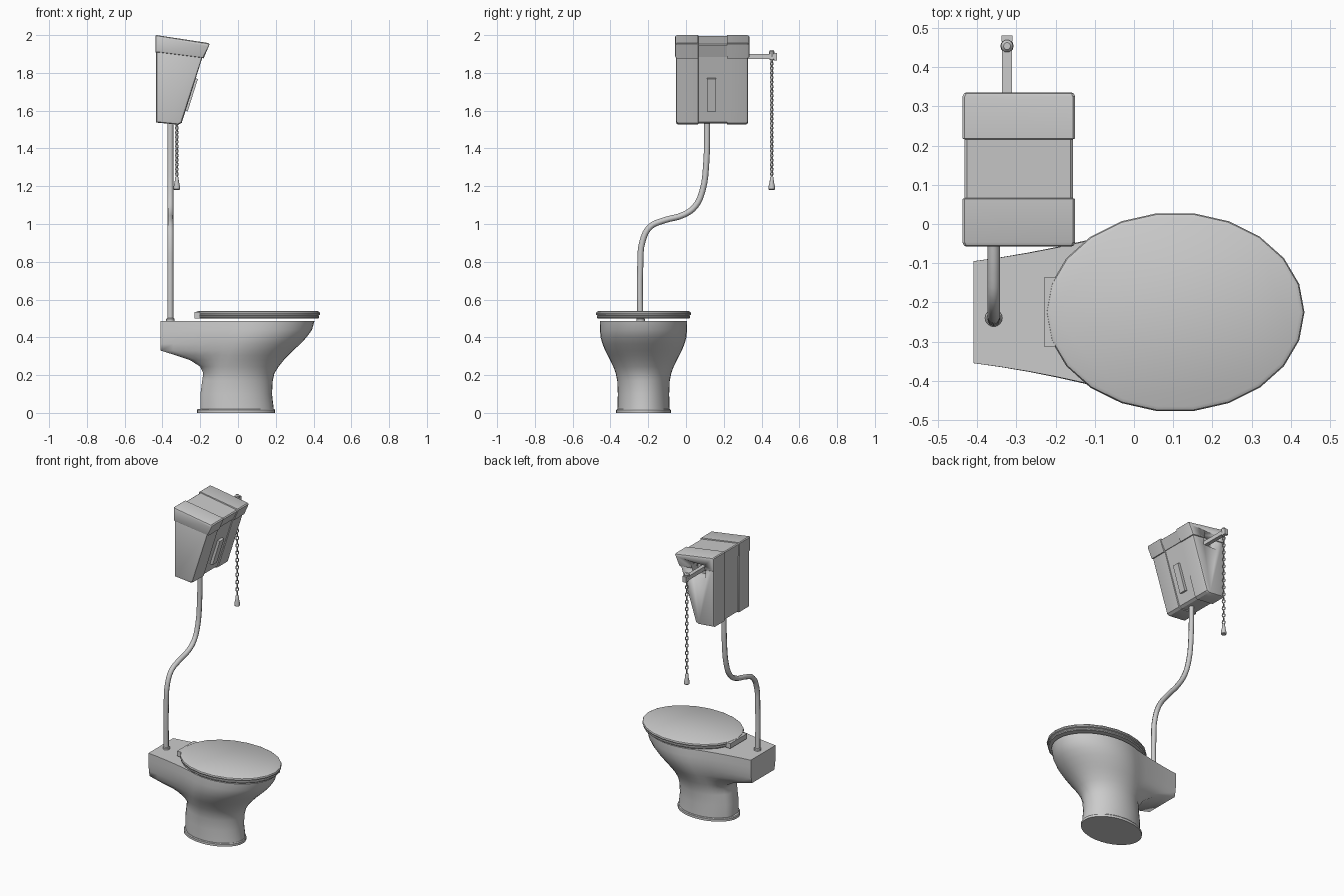
import bpy, bmesh, math
from mathutils import Vector

if "Cube" in bpy.data.objects:
    bpy.data.objects.remove(bpy.data.objects["Cube"])

CY = -0.225  # centre line of the pan


def finish(name, bm, angle=35):
    bmesh.ops.recalc_face_normals(bm, faces=bm.faces)
    me = bpy.data.meshes.new(name)
    bm.to_mesh(me)
    bm.free()
    ob = bpy.data.objects.new(name, me)
    bpy.context.collection.objects.link(ob)
    bpy.ops.object.select_all(action='DESELECT')
    ob.select_set(True)
    bpy.context.view_layer.objects.active = ob
    bpy.ops.object.shade_smooth_by_angle(angle=math.radians(angle))
    return ob


def loft(name, rings, angle=35, closed=False):
    bm = bmesh.new()
    vs = [[bm.verts.new(p) for p in r] for r in rings]
    n = len(rings[0])
    pairs = list(zip(vs, vs[1:])) + ([(vs[-1], vs[0])] if closed else [])
    for a, b in pairs:
        for i in range(n):
            j = (i + 1) % n
            bm.faces.new((a[i], a[j], b[j], b[i]))
    if not closed:
        bm.faces.new(vs[0])
        bm.faces.new(vs[-1])
    return finish(name, bm, angle)


def ellipse(cx, cy, rx, ry, z, n):
    return [(cx + rx * math.cos(2 * math.pi * i / n),
             cy + ry * math.sin(2 * math.pi * i / n), z) for i in range(n)]


def box(name, x, y, z):
    bm = bmesh.new()
    bmesh.ops.create_cube(bm, size=1)
    for v in bm.verts:
        v.co = [lo + (c + 0.5) * (hi - lo) for c, (lo, hi) in zip(v.co, (x, y, z))]
    return finish(name, bm)


# pan outline: elliptical front running into a flat-backed rear block
def pan_ring(z, front, back, ry, xb=None, wb=None, k=-0.012):
    cx, rx = (front + back) / 2, (front - back) / 2
    if xb is None:
        xb, wb, k = cx - rx * 0.97, ry * 0.32, ry * 0.14
    half = [(cx + rx * math.cos(math.radians(a)), ry * math.sin(math.radians(a)))
            for a in range(0, 121, 10)]
    p0 = Vector(half[-1])
    p2 = Vector((xb, wb))
    p1 = (p0 + p2) / 2 + Vector((0, k))
    for i in range(1, 6):
        t = i / 5
        half.append(tuple(p0 * (1 - t) ** 2 + p1 * 2 * t * (1 - t) + p2 * t * t))
    full = half + [(x, -y) for x, y in reversed(half[1:])]
    return [(x, CY + y, z) for x, y in full]


pan = [
    pan_ring(0.015, 0.19, -0.205, 0.138),
    pan_ring(0.10, 0.18, -0.205, 0.136),
    pan_ring(0.17, 0.184, -0.195, 0.139),
    pan_ring(0.21, 0.193, -0.19, 0.147),
    pan_ring(0.245, 0.215, -0.20, 0.16, -0.20, 0.075, 0.01),
    pan_ring(0.28, 0.243, -0.205, 0.177, -0.255, 0.095, 0.0),
    pan_ring(0.305, 0.267, -0.205, 0.19, -0.33, 0.11, -0.005),
    pan_ring(0.33, 0.292, -0.205, 0.203, -0.41, 0.118),
    pan_ring(0.365, 0.33, -0.205, 0.217, -0.41, 0.125),
    pan_ring(0.40, 0.363, -0.205, 0.227, -0.41, 0.129),
    pan_ring(0.44, 0.392, -0.205, 0.231, -0.41, 0.13),
    pan_ring(0.487, 0.405, -0.205, 0.229, -0.41, 0.13),
    # hollow inside
    pan_ring(0.487, 0.345, -0.13, 0.175),
    pan_ring(0.42, 0.31, -0.12, 0.165),
    pan_ring(0.33, 0.21, -0.10, 0.13),
    pan_ring(0.26, 0.11, -0.07, 0.07),
]
loft("pan", pan, 55)

# foot plinth
loft("foot", [ellipse(-0.011, CY, 0.203 + d, 0.141 + d, z, 32)
              for z, d in ((0, 0.004), (0.015, 0.004), (0.02, 0))])

# seat ring, lid and hinge
SX, RX, RY = 0.105, 0.33, 0.255
loft("seat", [ellipse(SX, CY, RX - d, RY - d, z, 22) for z, d in
              ((0.499, 0.012), (0.504, 0.006), (0.511, 0.006), (0.516, 0.012),
               (0.516, 0.085), (0.499, 0.085))], closed=True)
loft("lid", [ellipse(SX, CY, RX - d, RY - d, z, 22) for z, d in
             ((0.515, 0.01), (0.519, 0.002), (0.526, 0), (0.534, 0.003), (0.539, 0.012))])
box("hinge", (-0.23, -0.20), (CY - 0.088, CY + 0.088), (0.50, 0.533))


# flush pipe and collar
def tube(name, pts, r):
    cu = bpy.data.curves.new(name, 'CURVE')
    cu.dimensions = '3D'
    cu.bevel_depth = r
    cu.bevel_resolution = 2
    cu.resolution_u = 4
    cu.use_fill_caps = True
    sp = cu.splines.new('BEZIER')
    sp.bezier_points.add(len(pts) - 1)
    for b, p in zip(sp.bezier_points, pts):
        b.co = p
        b.handle_left_type = b.handle_right_type = 'AUTO'
    ob = bpy.data.objects.new(name, cu)
    bpy.context.collection.objects.link(ob)


PX = -0.358
tube("flush_pipe", [(PX, y, z) for y, z in (
    (-0.242, 0.48), (-0.242, 0.78), (-0.23, 0.91), (-0.19, 0.985), (-0.12, 1.018),
    (-0.01, 1.05), (0.05, 1.095), (0.088, 1.18), (0.107, 1.32), (0.112, 1.55))], 0.016)
loft("pipe_collar", [ellipse(PX, -0.24, r, r, z, 16)
                     for z, r in ((0.48, 0.022), (0.497, 0.022), (0.502, 0.018))])


# cistern parts: side profile swept along y with rounded ends and a sunken middle band
def cistern_part(name, prof, y0, y1):
    cx = sum(p[0] for p in prof) / len(prof)
    cz = sum(p[1] for p in prof) / len(prof)

    def ring(y, d):
        return [(x + math.copysign(d, cx - x), y, z + math.copysign(d, cz - z))
                for x, z in prof]
    steps = ((y0, 0.011), (y0 + 0.003, 0.004), (y0 + 0.011, 0), (0.064, 0), (0.066, 0.006),
             (0.216, 0.006), (0.218, 0), (y1 - 0.011, 0), (y1 - 0.003, 0.004), (y1, 0.011))
    return loft(name, [ring(y, d) for y, d in steps], 30)


tank = cistern_part("cistern", [(-0.434, 1.537), (-0.315, 1.526), (-0.298, 1.535),
                                (-0.183, 1.90), (-0.434, 1.94)], -0.052, 0.328)
cover = cistern_part("cistern_cover", [(-0.438, 1.908), (-0.182, 1.877), (-0.15, 1.952),
                                       (-0.156, 1.958), (-0.432, 2.0), (-0.438, 1.996)],
                     -0.058, 0.336)

# lever slot cut in the side
cutter = box("slot_cutter", (-0.372, -0.276), (0.27, 0.40), (1.845, 1.935))
cutter.hide_render = True
for ob in (tank, cover):
    m = ob.modifiers.new("slot", 'BOOLEAN')
    m.object = cutter
    m.operation = 'DIFFERENCE'
    m.solver = 'EXACT'
    bpy.context.view_layer.objects.active = ob
    bpy.ops.object.modifier_apply(modifier=m.name)
bpy.data.objects.remove(cutter)

# raised plate on the sloping front
plate = box("front_plate", (-0.01, 0.01), (0.112, 0.158), (-0.09, 0.09))
plate.location = (-0.249, 0, 1.685)
plate.rotation_euler.y = math.atan2(0.115, 0.365)

# lever arm with eye
LX, LY = -0.324, 0.454
box("lever_arm", (LX - 0.013, LX + 0.013), (0.25, 0.48), (1.873, 1.900))
box("lever_tip", (LX - 0.0135, LX + 0.0135), (0.466, 0.481), (1.866, 1.904))
loft("lever_eye", [ellipse(LX, LY, r, r, z, 10) for z, r in
                   ((1.868, 0.012), (1.90, 0.016), (1.912, 0.016), (1.92, 0.009))])

# pull chain of alternating links
links = []
for i in range(26):
    bpy.ops.mesh.primitive_torus_add(
        major_segments=10, minor_segments=5, major_radius=0.0085, minor_radius=0.0032,
        location=(LX, LY, 1.873 - i * 0.0243),
        rotation=(math.pi / 2, 0, math.pi / 2 * (i % 2) + math.pi / 4))
    ob = bpy.context.object
    ob.scale.y = 1.5
    links.append(ob)
bpy.ops.object.select_all(action='DESELECT')
for ob in links:
    ob.select_set(True)
bpy.context.view_layer.objects.active = links[0]
bpy.ops.object.join()
links[0].name = "chain"
bpy.ops.object.shade_smooth_by_angle(angle=math.radians(60))

# pull handle
loft("pull_handle", [ellipse(LX, LY, r, r, z, 12) for z, r in
                     ((1.18, 0.013), (1.184, 0.017), (1.198, 0.017), (1.225, 0.011),
                      (1.248, 0.009), (1.253, 0.005))])
